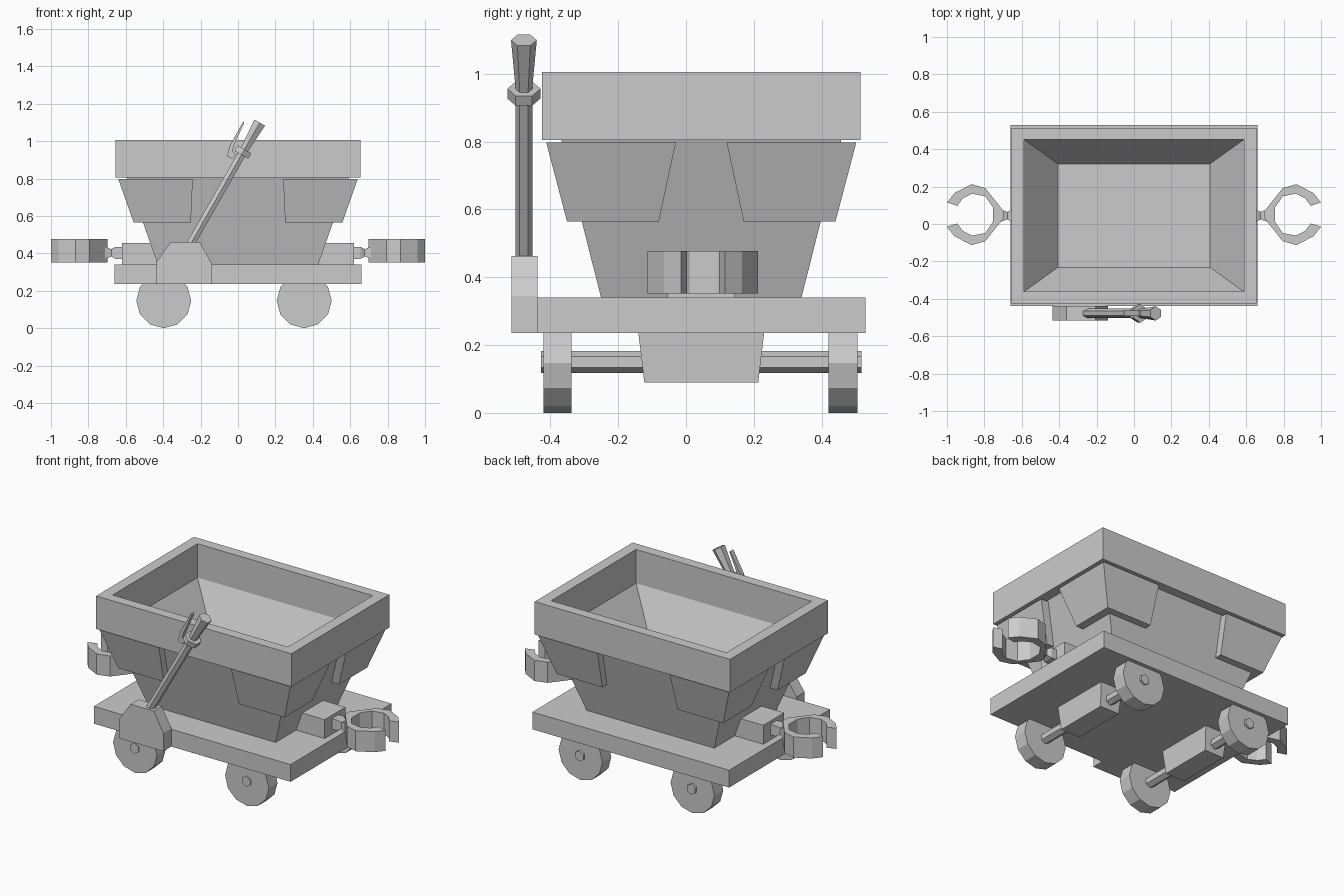
import bpy, bmesh
from math import cos, sin, pi
from mathutils import Vector

if "Cube" in bpy.data.objects:
    bpy.data.objects.remove(bpy.data.objects["Cube"])

YC = 0.045  # centre line of the cart body in y


def loft(name, rings):
    """Skin matching point rings and cap both ends."""
    bm = bmesh.new()
    vs = [[bm.verts.new(p) for p in r] for r in rings]
    n = len(vs[0])
    for a, b in zip(vs, vs[1:]):
        for i in range(n):
            j = (i + 1) % n
            bm.faces.new((a[i], a[j], b[j], b[i]))
    bm.faces.new(vs[0][::-1])
    bm.faces.new(vs[-1])
    bmesh.ops.recalc_face_normals(bm, faces=bm.faces[:])
    me = bpy.data.meshes.new(name)
    bm.to_mesh(me)
    bm.free()
    ob = bpy.data.objects.new(name, me)
    bpy.context.collection.objects.link(ob)
    return ob


def rect(hx, hy, z, cx=0.0):
    return [(cx + sx * hx, YC + sy * hy, z)
            for sx, sy in ((-1, -1), (1, -1), (1, 1), (-1, 1))]


def prism_y(name, pts, y0, y1):
    return loft(name, [[(x, y, z) for x, z in pts] for y in (y0, y1)])


def rod(name, sections, n, start=0.0):
    """Round bar through (centre, radius) sections along a straight axis in the xz or y direction."""
    axis = (Vector(sections[-1][0]) - Vector(sections[0][0])).normalized()
    u = Vector((0, 0, 1)) if abs(axis.y) > 0.9 else Vector((0, 1, 0))
    v = axis.cross(u)
    return loft(name, [[Vector(c) + r * (u * cos(start + 2 * pi * i / n) + v * sin(start + 2 * pi * i / n))
                        for i in range(n)] for c, r in sections])


# Hopper: sloped outside, heavy rim, hollow inside
loft("hopper", [rect(*s) for s in (
    (0.425, 0.293, 0.33), (0.593, 0.413, 0.805), (0.655, 0.469, 0.805),
    (0.655, 0.469, 1.005), (0.588, 0.407, 1.005), (0.588, 0.407, 0.80),
    (0.407, 0.277, 0.56))])

# Platform
loft("platform", [rect(0.66, 0.484, 0.235), rect(0.66, 0.484, 0.34)])


# Reinforcing plates wrapped around the four hopper corners
def corner_ring(sx, sy, ox, oy, ix, iy, hx, hy, z):
    pts = ((ox, oy), (ix, oy), (ix, hy), (hx, hy), (hx, iy), (ox, iy))
    return [(sx * x, YC + sy * y, z) for x, y in pts]


for sx in (-1, 1):
    for sy in (-1, 1):
        loft("corner_plate", [
            corner_ring(sx, sy, 0.558, 0.396, 0.252, 0.125, 0.505, 0.348, 0.565),
            corner_ring(sx, sy, 0.640, 0.457, 0.242, 0.075, 0.587, 0.408, 0.797)])

# Couplers at both ends: mounting block, neck and open claw
half = [(0.698, 0.02), (0.795, 0.142), (0.869, 0.163), (0.96, 0.115), (1.0, 0.065),
        (0.945, 0.047), (0.915, 0.087), (0.865, 0.112), (0.795, 0.098), (0.755, 0.04)]
claw = half + [(x, -y) for x, y in reversed(half)]
for s in (-1, 1):
    loft("coupler_block", [rect(0.11, 0.1, z, s * 0.51) for z in (0.335, 0.455)])
    loft("coupler_neck", [[(s * x, YC + a * r, 0.403 + b * r)
                           for a, b in ((-1, -1), (1, -1), (1, 1), (-1, 1))]
                          for x, r in ((0.61, 0.032), (0.655, 0.032), (0.677, 0.02), (0.71, 0.032))])
    loft("coupler_claw", [[(s * x, YC + 0.005 + y, z) for x, y in claw]
                          for z in (0.352, 0.477)])

# Wheels, axles and axle housings
for x in (-0.397, 0.354):
    for y0, y1 in ((-0.42, -0.337), (0.42, 0.505)):
        rod("wheel", [((x, y0, 0.147), 0.147), ((x, y1, 0.147), 0.147)], 12)
    rod("axle", [((x, -0.427, 0.15), 0.032), ((x, 0.518, 0.15), 0.032)], 6)
    loft("axle_housing", [rect(0.065, 0.168, 0.09, x), rect(0.075, 0.186, 0.24, x)])

# Brake lever bracket
prism_y("lever_bracket", [(-0.435, 0.235), (-0.435, 0.355), (-0.36, 0.462),
                          (-0.205, 0.462), (-0.14, 0.345), (-0.14, 0.235)], -0.515, -0.438)

# Brake lever: rod, collar and flared grip along one slanted axis
base = Vector((-0.265, -0.478, 0.43))
axis = Vector((0.495, 0, 0.869)).normalized()


def at(t):
    return base + axis * t


rod("lever_rod", [(at(0), 0.025), (at(0.61), 0.025)], 6)
rod("lever_collar", [(at(0.572), 0.049), (at(0.605), 0.049)], 6)
rod("lever_grip", [(at(0.60), 0.024), (at(0.77), 0.038)], 6)

# Release trigger beside the grip
prism_y("lever_trigger", [(-0.01, 0.93), (-0.03, 0.905), (-0.06, 0.92), (-0.042, 0.98),
                          (0.028, 1.105), (0.034, 1.10), (-0.022, 0.975), (-0.03, 0.945)],
        -0.493, -0.463)
